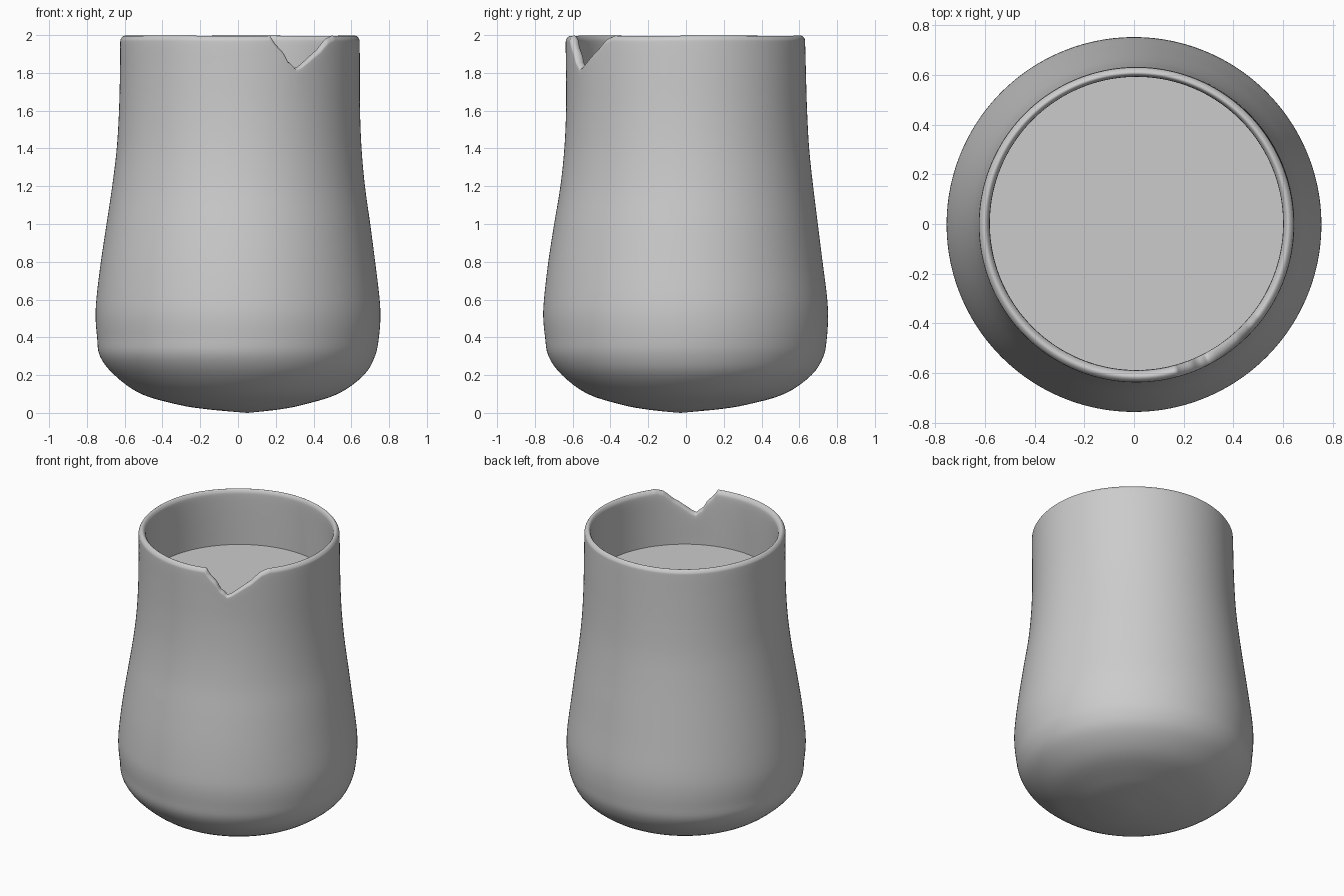
import bpy, bmesh, math

if "Cube" in bpy.data.objects:
    bpy.data.objects.remove(bpy.data.objects["Cube"])

SEG = 360
FILL_Z = 1.61

# Outer profile, bottom to rim, over the lip and down inside: (radius, z, centre x, centre y)
PROFILE = [
    (0.10, 0.009, 0.04, -0.03), (0.20, 0.02, 0.03, -0.02), (0.325, 0.042, 0.015, -0.01),
    (0.52, 0.10, 0.008, 0), (0.66, 0.20, 0.006, 0.004), (0.728, 0.30, -0.003, 0),
    (0.746, 0.40, 0, 0), (0.754, 0.51, 0, -0.002), (0.748, 0.62, 0, -0.002),
    (0.726, 0.80, 0, -0.003), (0.698, 1.00, 0.002, 0), (0.669, 1.20, 0.003, 0.004),
    (0.648, 1.40, 0.006, 0.004), (0.638, 1.60, 0.008, 0.003), (0.635, 1.80, 0.01, 0),
    (0.634, 1.95, 0.01, -0.003), (0.630, 1.982, 0.01, -0.003), (0.612, 1.998, 0.01, -0.003),
    (0.596, 1.985, 0.01, 0), (0.590, 1.95, 0.01, 0.002), (0.592, 1.80, 0.01, 0.003),
    (0.597, FILL_Z, 0.008, 0.003),
]

# Chipped edge of the rim: (angle in degrees, height)
CHIP = [(-75, 2.0), (-73, 1.965), (-70.5, 1.935), (-68.5, 1.915), (-66, 1.865),
        (-63.5, 1.845), (-62, 1.825), (-59.5, 1.836), (-55.5, 1.868), (-51.5, 1.90),
        (-48, 1.925), (-45, 1.955), (-42, 1.982), (-37, 2.0)]


def rim_height(a):
    d = (math.degrees(a) + 180) % 360 - 180
    for (a0, h0), (a1, h1) in zip(CHIP, CHIP[1:]):
        if a0 <= d <= a1:
            return h0 + (h1 - h0) * (d - a0) / (a1 - a0)
    return 2.0 - 0.003 * (1 - math.cos(5 * (a + 1.0))) * 0.5


def refine(pts, steps=4):
    """Catmull-Rom smoothing of the profile."""
    out = []
    for i in range(len(pts) - 1):
        p = [pts[max(i - 1, 0)], pts[i], pts[i + 1], pts[min(i + 2, len(pts) - 1)]]
        for s in range(steps):
            t = s / steps
            out.append([0.5 * (2 * b + (c - a) * t + (2 * a - 5 * b + 4 * c - d) * t * t
                               + (3 * b - a - 3 * c + d) * t ** 3) for a, b, c, d in zip(*p)])
    return out + [list(pts[-1])]


def finish(bm, name):
    mesh = bpy.data.meshes.new(name)
    bm.to_mesh(mesh)
    bm.free()
    ob = bpy.data.objects.new(name, mesh)
    bpy.context.collection.objects.link(ob)
    for poly in mesh.polygons:
        poly.use_smooth = True
    return ob


# Pot body with rounded lip and chip
bm = bmesh.new()
rings = []
for r, z, cx, cy in refine(PROFILE):
    ring = []
    for i in range(SEG):
        a = 2 * math.pi * i / SEG
        h = z
        if z > 1.66:
            h = 1.66 + (z - 1.66) * (rim_height(a) - 1.66) / 0.34
        ring.append(bm.verts.new((cx + r * math.cos(a), cy + r * math.sin(a), h)))
    rings.append(ring)
for lo, hi in zip(rings, rings[1:]):
    for i in range(SEG):
        j = (i + 1) % SEG
        bm.faces.new((lo[i], lo[j], hi[j], hi[i]))
base = bm.verts.new((0.05, -0.03, 0.0))
for i in range(SEG):
    bm.faces.new((base, rings[0][(i + 1) % SEG], rings[0][i]))
finish(bm, "pot_body")

# Flat surface closing the inside of the pot
bm = bmesh.new()
bmesh.ops.create_circle(bm, cap_ends=True, segments=SEG, radius=0.6)
bmesh.ops.translate(bm, verts=bm.verts, vec=(0.008, 0.003, FILL_Z))
finish(bm, "inner_floor")
